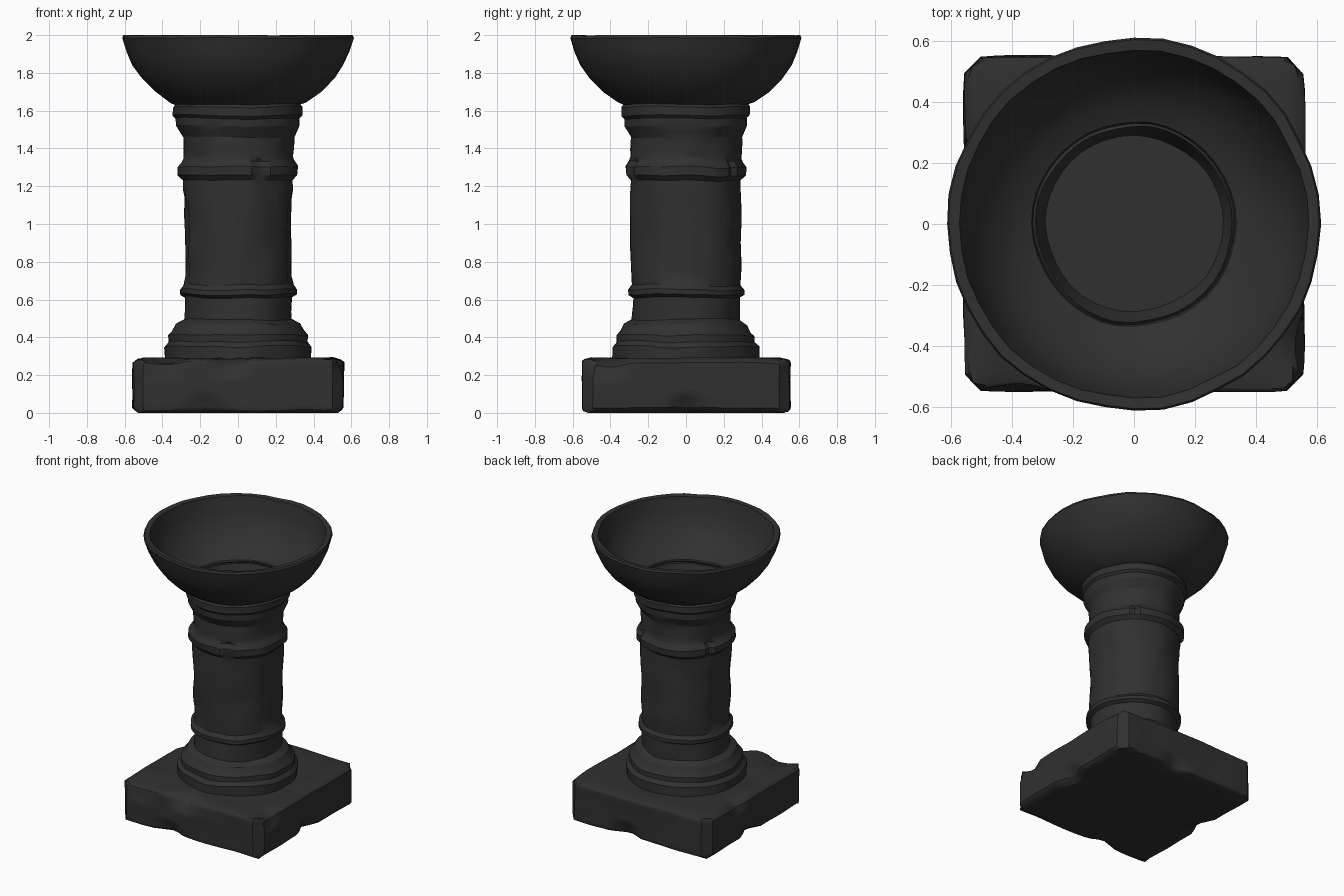
import bpy, bmesh, math
from mathutils import Vector, noise

if "Cube" in bpy.data.objects:
    bpy.data.objects.remove(bpy.data.objects["Cube"], do_unlink=True)

stone = bpy.data.materials.new("dark_stone")
stone.use_nodes = True
stone.diffuse_color = (0.03, 0.03, 0.03, 1)
bsdf = stone.node_tree.nodes["Principled BSDF"]
bsdf.inputs["Base Color"].default_value = stone.diffuse_color
bsdf.inputs["Roughness"].default_value = 0.9


def finish(bm, name, angle):
    mesh = bpy.data.meshes.new(name)
    bm.to_mesh(mesh)
    bm.free()
    obj = bpy.data.objects.new(name, mesh)
    bpy.context.collection.objects.link(obj)
    mesh.materials.append(stone)
    bpy.ops.object.select_all(action="DESELECT")
    obj.select_set(True)
    bpy.context.view_layer.objects.active = obj
    bpy.ops.object.shade_smooth_by_angle(angle=math.radians(angle))
    return obj


def resample(profile, step):
    points = [profile[0]]
    for (r0, z0), (r1, z1) in zip(profile, profile[1:]):
        n = max(1, math.ceil(math.hypot(r1 - r0, z1 - z0) / step))
        points += [(r0 + (r1 - r0) * k / n, z0 + (z1 - z0) * k / n) for k in range(1, n + 1)]
    return points


def revolve(name, profile, segments, step, wear, angle, shape=None, cap_end=False):
    bm = bmesh.new()
    rings = []
    for r, z in resample(profile, step):
        ring = []
        for k in range(segments):
            a = math.tau * k / segments
            rr = r + (shape(a, r, z) if shape else 0)
            spot = Vector((r * math.cos(a), r * math.sin(a), z))
            rr += wear * noise.noise(spot * 6)
            zz = min(2, z + wear * noise.noise(spot * 5 + Vector((9, 4, 2))))
            ring.append(bm.verts.new((rr * math.cos(a), rr * math.sin(a), zz)))
        rings.append(ring)
    for low, high in zip(rings, rings[1:]):
        for k in range(segments):
            n = (k + 1) % segments
            bm.faces.new((low[k], low[n], high[n], high[k]))
    if cap_end:
        for v in rings[-1]:
            v.co.z = profile[-1][1]
        bm.faces.new(rings[-1])
    return finish(bm, name, angle)


# Square plinth with worn edges and chipped notches
bm = bmesh.new()
bmesh.ops.create_cube(bm, size=1)
bmesh.ops.subdivide_edges(bm, edges=bm.edges[:], cuts=20, use_grid_fill=True)
# Each chip: centre, reach, depth
chips = [((-0.05, -0.55, 0.29), 0.12, 0.06), ((-0.17, -0.55, 0.0), 0.11, 0.05),
         ((0.55, 0.0, 0.0), 0.11, 0.07), ((0.55, -0.42, 0.29), 0.13, 0.05),
         ((-0.4, -0.5, 0.29), 0.14, 0.05), ((-0.55, 0.05, 0.0), 0.12, 0.06),
         ((0.1, 0.55, 0.0), 0.12, 0.06), ((-0.55, 0.2, 0.29), 0.1, 0.04)]
for v in bm.verts:
    x, y, z = v.co.x * 1.115, v.co.y * 1.1, (v.co.z + 0.5) * 0.29
    over = abs(x) + abs(y) - 1.05
    if over > 0:
        x -= math.copysign(over / 2, x)
        y -= math.copysign(over / 2, y)
    edge = max(abs(x), abs(y)) + max(z, 0.29 - z) - 0.82
    if edge > 0:
        x *= 1 - edge
        y *= 1 - edge
        z += edge * 0.5 if z < 0.14 else -edge * 0.5
    p = Vector((x, y, z))
    for centre, reach, depth in chips:
        near = max(0, 1 - (p - Vector(centre)).length / reach)
        pull = Vector((-centre[0], -centre[1], 0)).normalized()
        p += pull * depth * near
        if centre[2] > 0:
            p.z -= depth * 0.6 * near
    if z > 0.01:
        p += noise.noise_vector(p * 5) * 0.008
    p.z = max(0, p.z)
    v.co = p
bmesh.ops.recalc_face_normals(bm, faces=bm.faces[:])
finish(bm, "plinth", 25)


# Arched recesses on the two sides, and cracks through the upper band
def column_detail(a, r, z):
    offset = 0
    for side in (0, math.pi):
        d = abs(math.remainder(a - side, math.tau)) * r
        top = 1.06 + math.sqrt(max(0, 0.0144 - d * d))
        if d < 0.12 and 0.72 < z < top:
            offset -= 0.01
    if 1.23 < z < 1.34:
        for crack in (-1.2, 0.9, 2.7):
            if abs(math.remainder(a - crack, math.tau)) < 0.09:
                offset -= 0.02
    return offset


column_profile = [(0.39, 0.27), (0.39, 0.35), (0.365, 0.375), (0.365, 0.41), (0.345, 0.43),
                  (0.325, 0.47), (0.285, 0.495), (0.285, 0.61), (0.31, 0.625), (0.31, 0.65),
                  (0.29, 0.675), (0.294, 1.23), (0.32, 1.255), (0.322, 1.3), (0.3, 1.33),
                  (0.292, 1.35), (0.292, 1.46), (0.325, 1.52), (0.325, 1.56), (0.34, 1.575),
                  (0.34, 1.62), (0.32, 1.645)]
revolve("column", column_profile, 56, 0.05, 0.012, 25, column_detail)

# Hollow bowl with a flat-floored well
bowl_profile = [(0.32, 1.63), (0.36, 1.645), (0.44, 1.70), (0.51, 1.77), (0.56, 1.84),
                (0.59, 1.91), (0.613, 1.985), (0.607, 2.0), (0.572, 1.995), (0.555, 1.90),
                (0.52, 1.81), (0.46, 1.73), (0.39, 1.675), (0.335, 1.65), (0.322, 1.61),
                (0.29, 1.52)]
revolve("bowl", bowl_profile, 40, 0.1, 0.008, 25, cap_end=True)
